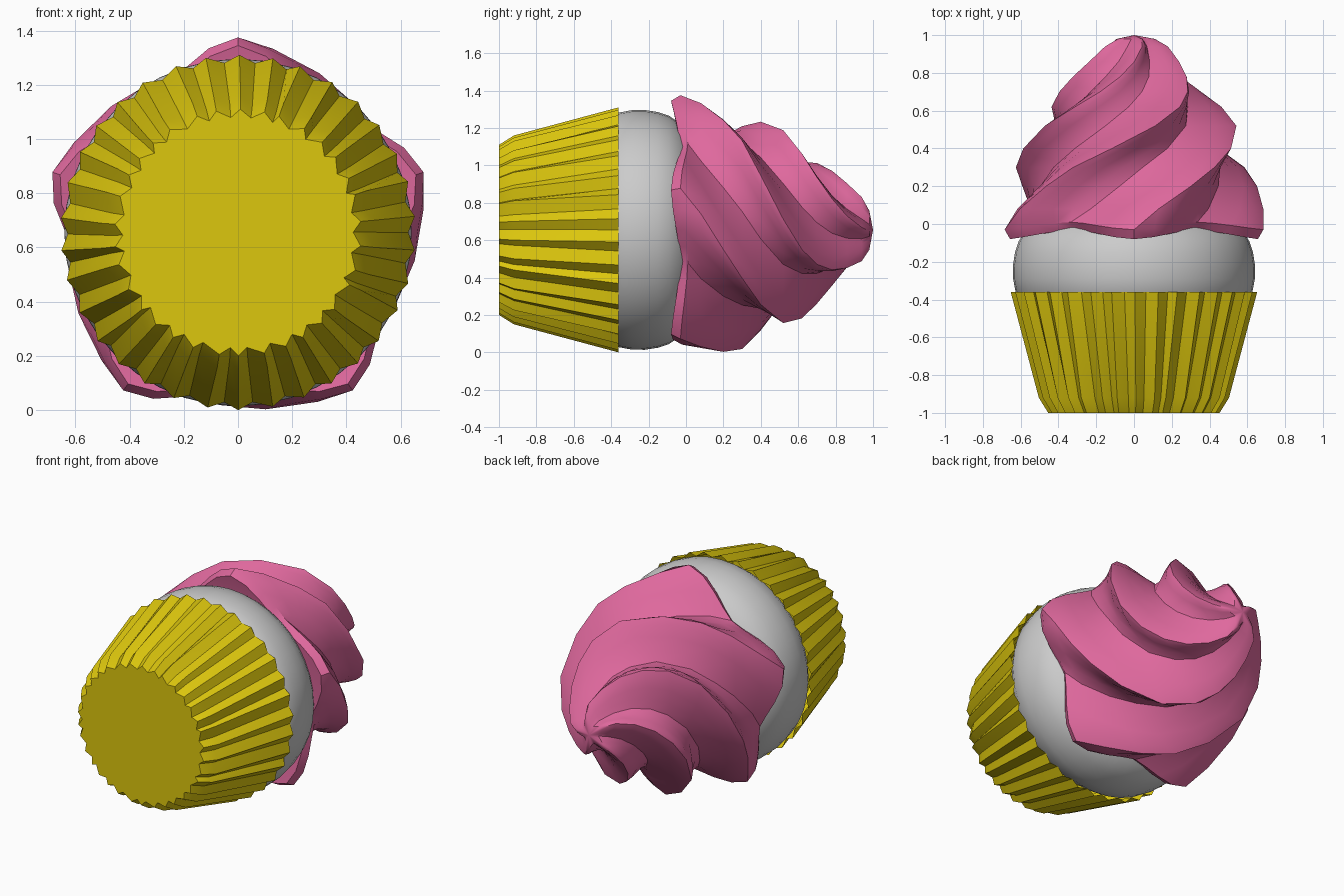
import bpy, bmesh, math, random
from math import cos, sin, pi, radians

if "Cube" in bpy.data.objects:
    bpy.data.objects.remove(bpy.data.objects["Cube"])

random.seed(4)
CZ = 0.655  # height of the cupcake's axis, which runs along y


def material(name, rgb):
    m = bpy.data.materials.new(name)
    m.diffuse_color = (*rgb, 1)
    m.use_nodes = True
    m.node_tree.nodes["Principled BSDF"].inputs["Base Color"].default_value = m.diffuse_color
    return m


def pt(r, y, a):
    return (r * cos(a), y, CZ + r * sin(a))


def loft(name, rings, cap_start=True, cap_end=True, tip=None, mat=None, angle=30):
    """Skin closed rings of points in order, then cap or close to a tip."""
    bm = bmesh.new()
    vr = [[bm.verts.new(p) for p in ring] for ring in rings]
    n = len(vr[0])
    for a, b in zip(vr, vr[1:]):
        for i in range(n):
            j = (i + 1) % n
            bm.faces.new((a[i], a[j], b[j], b[i]))
    if cap_start:
        bm.faces.new(vr[0][::-1])
    if tip:
        t = bm.verts.new(tip)
        for i in range(n):
            bm.faces.new((vr[-1][i], vr[-1][(i + 1) % n], t))
    elif cap_end:
        bm.faces.new(vr[-1])
    bmesh.ops.recalc_face_normals(bm, faces=bm.faces)
    me = bpy.data.meshes.new(name)
    bm.to_mesh(me)
    bm.free()
    ob = bpy.data.objects.new(name, me)
    bpy.context.collection.objects.link(ob)
    if mat:
        me.materials.append(mat)
    bpy.ops.object.select_all(action='DESELECT')
    ob.select_set(True)
    bpy.context.view_layer.objects.active = ob
    bpy.ops.object.shade_smooth_by_angle(angle=radians(angle))
    return ob


def interp(table, x):
    """Linear lookup in (x, value) pairs, clamped at both ends."""
    if x <= table[0][0]:
        return table[0][1]
    for (x0, v0), (x1, v1) in zip(table, table[1:]):
        if x <= x1:
            return v0 + (v1 - v0) * (x - x0) / (x1 - x0)
    return table[-1][1]


# Pleated paper wrapper: (y, ridge radius, groove radius)
PLEATS = 34
jit = [random.uniform(-0.4, 0.4) * pi / PLEATS for _ in range(2 * PLEATS)]
rings = []
for y, ro, ri in [(-1.0, 0.455, 0.425), (-0.92, 0.505, 0.472), (-0.36, 0.655, 0.628)]:
    k = 0.4 if y > -0.5 else 1
    rings.append([pt(ri if i % 2 else ro, y, pi / 2 + i * pi / PLEATS + k * jit[i])
                  for i in range(2 * PLEATS)])
loft("wrapper", rings, cap_end=False, mat=material("wrapper_yellow", (0.72, 0.57, 0.004)), angle=40)

# Sponge cake dome
cake = [(-0.42, 0.59), (-0.365, 0.626), (-0.29, 0.64), (-0.22, 0.641), (-0.15, 0.63),
        (-0.09, 0.61), (-0.04, 0.575), (0.01, 0.52), (0.05, 0.42), (0.08, 0.25)]
loft("cake", [[pt(r, y, i * 2 * pi / 40) for i in range(40)] for y, r in cake],
     tip=(0, 0.09, CZ), angle=40)

# Swirled frosting: (y, ridge radius, valley radius, lobe sharpness)
swirl = [(-0.08, 0.69, 0.54, 1.3), (-0.03, 0.72, 0.57, 1.3), (0.08, 0.69, 0.54, 1.1),
         (0.2, 0.66, 0.5, 0.95), (0.3, 0.64, 0.465, 0.85), (0.4, 0.59, 0.425, 0.85),
         (0.52, 0.545, 0.37, 0.85), (0.62, 0.475, 0.31, 0.85), (0.7, 0.4, 0.26, 0.9),
         (0.78, 0.325, 0.2, 0.9), (0.86, 0.25, 0.14, 1.0), (0.94, 0.18, 0.09, 1.0),
         (0.98, 0.11, 0.055, 1.0)]
twist_deg = [(0, 0), (0.28, 38), (0.45, 70), (0.55, 90), (0.72, 121), (1, 168)]
LOBES, PER = 5, 8
N = LOBES * PER


def frosting_ring(y, ro, ri, power, lift=0.0):
    twist = radians(interp(twist_deg, y))
    ring = []
    for i in range(N):
        u = (i % PER) / PER
        f = 0.6 * (0.5 + 0.5 * cos(2 * pi * u)) ** power + 0.4 * abs(1 - 2 * u)
        lean = 0.08 * sin(2 * pi * u) * min(max(y * 4, 0), 1)  # lobes lean into the swirl
        a = pi / 2 + i * 2 * pi / N - twist - lean
        ring.append(pt(ri + (ro - ri) * f, y + lift * (1 - f), a))
    return ring


rings = [frosting_ring(-0.03, 0.5, 0.45, 1.0)]
for k, (y, ro, ri, p) in enumerate(swirl):
    rings.append(frosting_ring(y, ro, ri, p, (0.05, 0.04)[k] if k < 2 else 0))
loft("frosting", rings, tip=(0, 1.0, CZ),
     mat=material("frosting_pink", (0.74, 0.14, 0.34)), angle=35)
